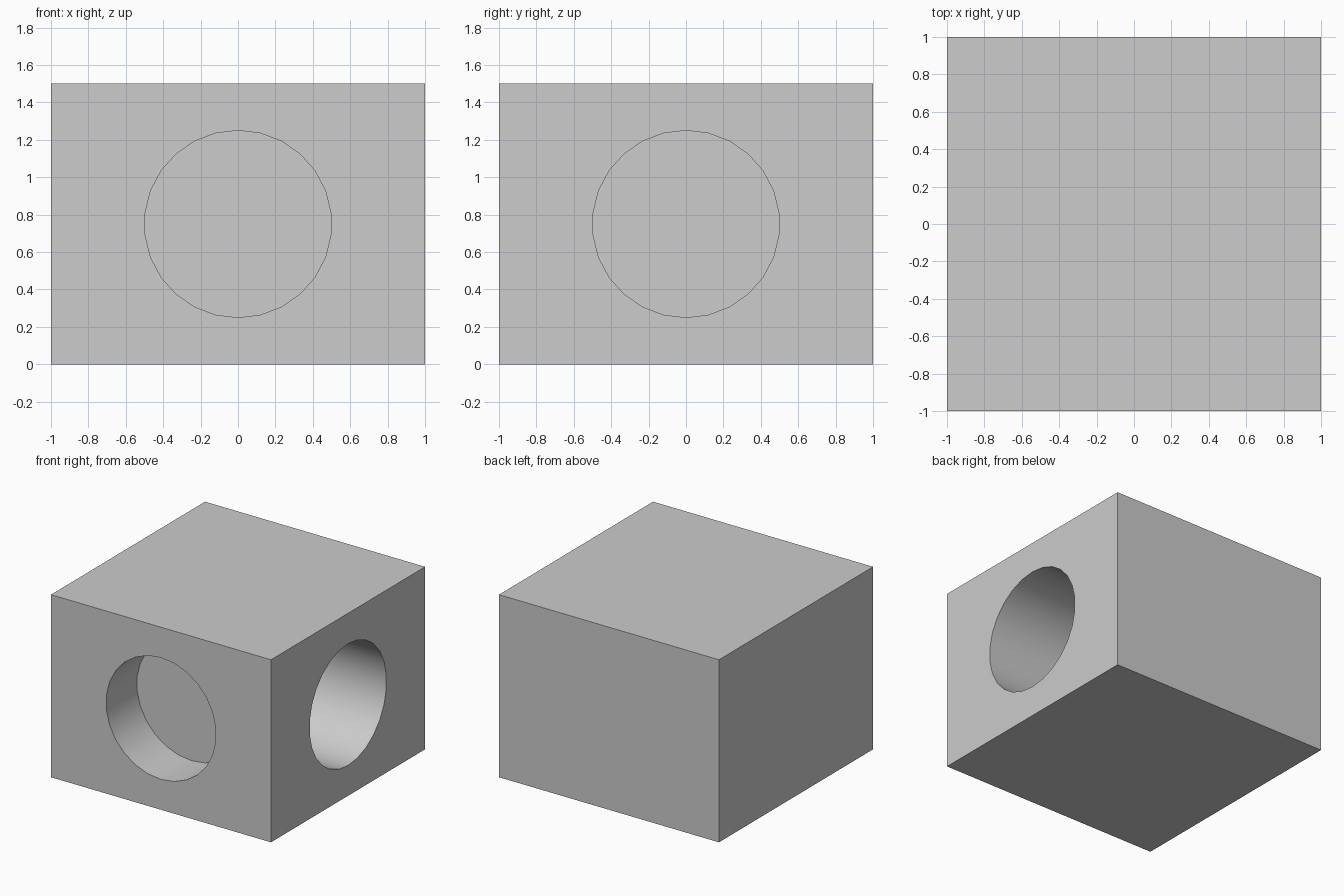
import bpy
import bmesh
import math
from mathutils import Matrix, Vector

cube = bpy.data.objects.get("Cube")
if cube:
    bpy.data.objects.remove(cube, do_unlink=True)

WIDTH, HEIGHT = 2.0, 1.5
RADIUS, SIDES = 0.5, 26
GREY = (0.604, 0.604, 0.604, 1.0)

mat = bpy.data.materials.new("light grey")
mat.use_nodes = True
mat.diffuse_color = GREY
mat.node_tree.nodes["Principled BSDF"].inputs["Base Color"].default_value = GREY


def add_object(name, bm):
    """Turn a bmesh into a linked object."""
    bmesh.ops.recalc_face_normals(bm, faces=bm.faces)
    mesh = bpy.data.meshes.new(name)
    bm.to_mesh(mesh)
    bm.free()
    mesh.materials.append(mat)
    obj = bpy.data.objects.new(name, mesh)
    bpy.context.collection.objects.link(obj)
    return obj


def bore_cutter(name, turn, depth):
    """Cylinder entering the front face, turned about z to another side."""
    overshoot = 0.2
    bm = bmesh.new()
    ring = []
    for i in range(SIDES):
        a = 2 * math.pi * i / SIDES
        ring.append(bm.verts.new((RADIUS * math.sin(a), -WIDTH / 2 - overshoot,
                                  HEIGHT / 2 + RADIUS * math.cos(a))))
    face = bm.faces.new(ring)
    out = bmesh.ops.extrude_face_region(bm, geom=[face], use_keep_orig=True)
    moved = [v for v in out["geom"] if isinstance(v, bmesh.types.BMVert)]
    bmesh.ops.translate(bm, verts=moved, vec=Vector((0, depth + overshoot, 0)))
    bmesh.ops.rotate(bm, verts=bm.verts, cent=(0, 0, 0),
                     matrix=Matrix.Rotation(turn, 3, 'Z'))
    obj = add_object(name, bm)
    obj.hide_render = True
    return obj


# Solid block
bm = bmesh.new()
bmesh.ops.create_cube(bm, size=1.0)
bmesh.ops.scale(bm, verts=bm.verts, vec=(WIDTH, WIDTH, HEIGHT))
bmesh.ops.translate(bm, verts=bm.verts, vec=(0, 0, HEIGHT / 2))
block = add_object("bored_block", bm)

# Shallow bore in the front, deep blind bore in the +x side
cutters = [bore_cutter("front_bore_cutter", 0, 0.4),
           bore_cutter("side_bore_cutter", math.pi / 2, 1.2)]

bpy.ops.object.select_all(action='DESELECT')
block.select_set(True)
bpy.context.view_layer.objects.active = block
for cutter in cutters:
    mod = block.modifiers.new(cutter.name, 'BOOLEAN')
    mod.operation = 'DIFFERENCE'
    mod.solver = 'EXACT'
    mod.object = cutter
    bpy.ops.object.modifier_apply(modifier=mod.name)
    bpy.data.objects.remove(cutter, do_unlink=True)

# Smooth bore walls, crisp rims and corners
bpy.ops.object.shade_smooth_by_angle(angle=math.radians(30))
